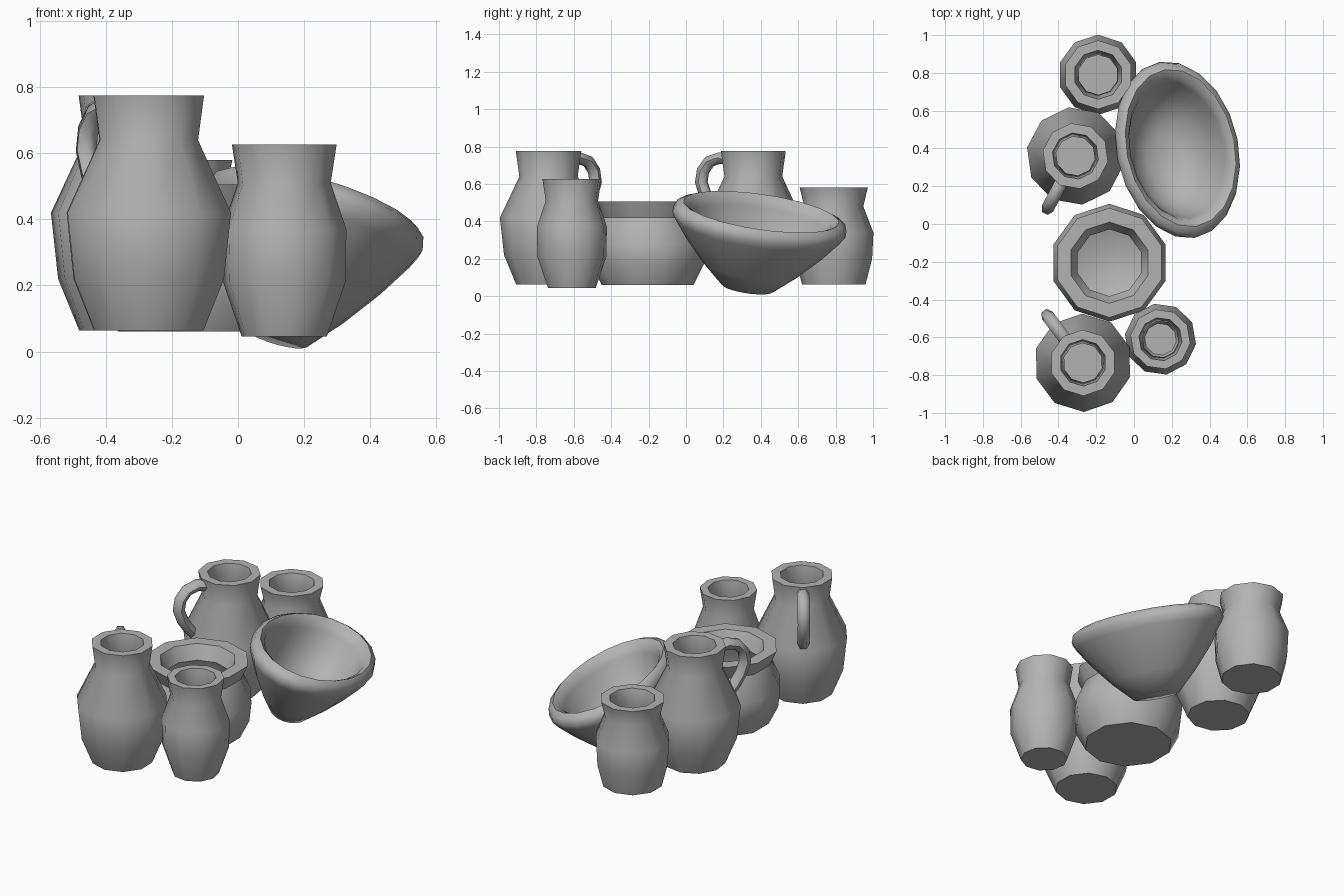
import bpy, bmesh, math
from mathutils import Matrix, Vector

if "Cube" in bpy.data.objects:
    bpy.data.objects.remove(bpy.data.objects["Cube"], do_unlink=True)

clay = bpy.data.materials.new("grey clay")
clay.use_nodes = True
GREY = (0.45, 0.45, 0.45, 1)
clay.diffuse_color = GREY
clay.node_tree.nodes["Principled BSDF"].inputs["Base Color"].default_value = GREY


def finish(obj, angle):
    """Apply the clay and smooth everything but the hard edges."""
    obj.data.materials.clear()
    obj.data.materials.append(clay)
    bpy.ops.object.select_all(action="DESELECT")
    obj.select_set(True)
    bpy.context.view_layer.objects.active = obj
    bpy.ops.object.shade_smooth_by_angle(angle=math.radians(angle))


def lathe(name, profile, sides, turn, matrix, angle):
    """Turn a profile, running from the foot over the rim to the inner floor."""
    bm = bmesh.new()
    rings = []
    for r, z in profile:
        steps = [math.radians(turn) + math.tau * i / sides for i in range(sides)]
        rings.append([bm.verts.new((r * math.cos(a), r * math.sin(a), z)) for a in steps])
    for low, high in zip(rings, rings[1:]):
        for i in range(sides):
            j = (i + 1) % sides
            bm.faces.new((low[i], low[j], high[j], high[i]))
    bm.faces.new(rings[0][::-1])
    bm.faces.new(rings[-1])
    bm.transform(matrix)
    mesh = bpy.data.meshes.new(name)
    bm.to_mesh(mesh)
    bm.free()
    obj = bpy.data.objects.new(name, mesh)
    bpy.context.collection.objects.link(obj)
    finish(obj, angle)


def pot(name, x, y, outer, wall, turn):
    """Ten-sided pot whose inner wall follows the outer one."""
    floor = outer[0][1] + wall
    inner = [(r - wall, z) for r, z in reversed(outer[1:])]
    inner.append((outer[0][0] - wall, floor))
    lathe(name, outer + inner, 10, turn, Matrix.Translation((x, y, 0)), 42)


def handle(name, x, y, direction):
    """Round loop from the neck of a jug down to its shoulder."""
    a = math.radians(direction)
    loop = [(0.135, 0.725), (0.2, 0.74), (0.265, 0.72), (0.305, 0.67),
            (0.315, 0.61), (0.29, 0.54), (0.25, 0.48), (0.215, 0.44)]
    curve = bpy.data.curves.new(name, "CURVE")
    curve.dimensions = "3D"
    curve.bevel_depth = 0.034
    curve.bevel_resolution = 1
    curve.use_fill_caps = True
    spline = curve.splines.new("POLY")
    spline.points.add(len(loop) - 1)
    for p, (r, z) in zip(spline.points, loop):
        p.co = (x + r * math.cos(a), y + r * math.sin(a), z, 1)
    obj = bpy.data.objects.new(name, curve)
    bpy.context.collection.objects.link(obj)
    bpy.ops.object.select_all(action="DESELECT")
    obj.select_set(True)
    bpy.context.view_layer.objects.active = obj
    bpy.ops.object.convert(target="MESH")
    finish(bpy.context.view_layer.objects.active, 60)


# Two tall jugs with handles
jug = [(0.173, 0.063), (0.238, 0.22), (0.26, 0.42), (0.156, 0.64), (0.175, 0.775)]
for side, x, y, direction in (("front", -0.27, -0.735, 127), ("back", -0.31, 0.36, 242)):
    pot(side + "_jug", x, y, jug, 0.052, direction)
    handle(side + "_jug_handle", x, y, direction)

# Small jars without handles
pot("front_jar", 0.14, -0.61,
    [(0.13, 0.045), (0.187, 0.21), (0.19, 0.37), (0.142, 0.51), (0.16, 0.627)], 0.045, -8)
pot("back_jar", -0.19, 0.79,
    [(0.17, 0.063), (0.205, 0.2), (0.212, 0.34), (0.158, 0.48), (0.182, 0.58)], 0.052, 90)

# Wide pot in the middle
pot("wide_pot", -0.13, -0.205,
    [(0.245, 0.06), (0.3, 0.17), (0.312, 0.28), (0.252, 0.42), (0.29, 0.505)], 0.075, 90)

# Oval bowl leaning on its side
bowl = [(0.3, -0.42), (0.55, -0.31), (0.78, -0.19), (0.95, -0.085), (1, -0.045),
        (0.97, -0.005), (0.89, 0.012), (0.81, -0.01), (0.77, -0.05),
        (0.7, -0.14), (0.52, -0.25), (0.25, -0.31)]
lean = Vector((0, 0, 1)).rotation_difference(Vector((0.33, 0.18, 1))).to_matrix().to_4x4()
place = (Matrix.Translation((0.243, 0.4, 0.44)) @ lean
         @ Matrix.Rotation(math.radians(10), 4, "Z") @ Matrix.Diagonal((0.34, 0.478, 1, 1)))
lathe("oval_bowl", bowl, 20, 0, place, 55)
